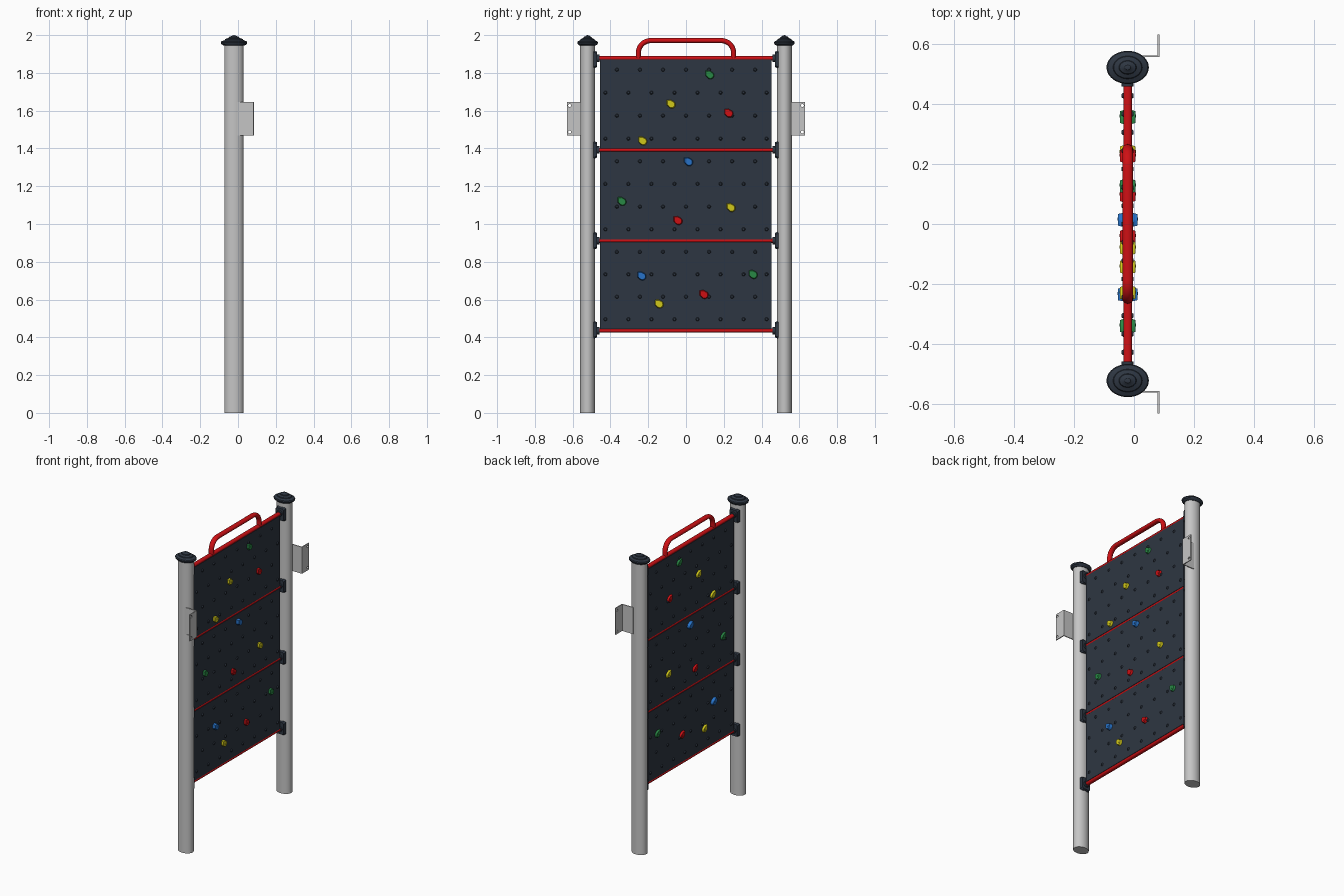
import bpy, bmesh, math
from mathutils import Matrix, Vector

if "Cube" in bpy.data.objects:
    bpy.data.objects.remove(bpy.data.objects["Cube"])

CX = -0.021          # centre plane of the wall
POST_Y = 0.521
STRETCH = 1.28       # round parts are wider along x


def material(name, rgb):
    m = bpy.data.materials.new(name)
    m.use_nodes = True
    m.diffuse_color = (*rgb, 1)
    bsdf = next(n for n in m.node_tree.nodes if n.type == 'BSDF_PRINCIPLED')
    bsdf.inputs["Base Color"].default_value = (*rgb, 1)
    return m


GREY = material("galvanised grey", (0.56, 0.56, 0.56))
NAVY = material("dark slate", (0.027, 0.037, 0.054))
RED = material("red", (0.62, 0.005, 0.007))
YELLOW = material("yellow", (0.64, 0.58, 0.01))
GREEN = material("green", (0.022, 0.25, 0.06))
BLUE = material("blue", (0.02, 0.17, 0.58))


def finish(name, bm, mat, smooth=True):
    bmesh.ops.recalc_face_normals(bm, faces=bm.faces)
    mesh = bpy.data.meshes.new(name)
    bm.to_mesh(mesh)
    bm.free()
    mesh.materials.append(mat)
    ob = bpy.data.objects.new(name, mesh)
    bpy.context.collection.objects.link(ob)
    bpy.ops.object.select_all(action='DESELECT')
    ob.select_set(True)
    bpy.context.view_layer.objects.active = ob
    if smooth:
        bpy.ops.object.shade_smooth_by_angle(angle=math.radians(35))
    return ob


def add_box(bm, centre, size):
    bmesh.ops.create_cube(bm, size=1, matrix=Matrix.Translation(centre) @ Matrix.Diagonal((*size, 1)))


def lathe(name, profile, y, mat):
    # oval turned solid from (radius, height) pairs
    bm = bmesh.new()
    verts = [bm.verts.new((r, 0, z)) for r, z in profile]
    edges = [bm.edges.new(p) for p in zip(verts, verts[1:])]
    bmesh.ops.spin(bm, geom=verts + edges, axis=(0, 0, 1), cent=(0, 0, 0),
                   angle=2 * math.pi, steps=40)
    bmesh.ops.remove_doubles(bm, verts=bm.verts, dist=0.0001)
    bmesh.ops.transform(bm, verts=bm.verts,
                        matrix=Matrix.Translation((CX, y, 0)) @ Matrix.Diagonal((STRETCH, 1, 1, 1)))
    return finish(name, bm, mat)


def tube(name, path, radius, mat):
    # oval tube along a path in the wall plane
    bm = bmesh.new()
    pts = [Vector((0, y, z)) for y, z in path]
    rings = []
    for i, p in enumerate(pts):
        d = (pts[min(i + 1, len(pts) - 1)] - pts[max(i - 1, 0)]).normalized()
        side = Vector((0, -d.z, d.y))
        ring = []
        for k in range(16):
            a = k * math.tau / 16
            off = side * math.cos(a) * radius
            ring.append(bm.verts.new((CX + math.sin(a) * radius * STRETCH, p.y + off.y, p.z + off.z)))
        rings.append(ring)
    for a, b in zip(rings, rings[1:]):
        for k in range(16):
            j = (k + 1) % 16
            bm.faces.new((a[k], a[j], b[j], b[k]))
    bm.faces.new(rings[0])
    bm.faces.new(rings[-1])
    return finish(name, bm, mat)


def prism(bm, outline, axis, start, depth):
    # extrude a flat outline; axis 0 takes (y, z), axis 1 takes (x, z)
    place = (lambda u, v: (start, u, v)) if axis == 0 else (lambda u, v: (u, start, v))
    face = bm.faces.new([bm.verts.new(place(u, v)) for u, v in outline])
    geo = bmesh.ops.extrude_face_region(bm, geom=[face])["geom"]
    moved = [g for g in geo if isinstance(g, bmesh.types.BMVert)]
    shift = Vector((depth, 0, 0)) if axis == 0 else Vector((0, depth, 0))
    bmesh.ops.translate(bm, verts=moved, vec=shift)
    return moved


# panels, rails and their levels
LEVELS = [0.436, 0.912, 1.392, 1.877]
for i, (low, high) in enumerate(zip(LEVELS, LEVELS[1:])):
    bm = bmesh.new()
    add_box(bm, (CX, -0.001, (low + high) / 2), (0.028, 0.908, high - low - 0.014))
    finish(f"panel_{i + 1}", bm, NAVY, False)

    # small threaded studs in a staggered grid on both faces
    bm = bmesh.new()
    for row in range(4):
        z = low + 0.06 + row * (high - low - 0.12) / 3
        for col in range(8 - row % 2):
            y = -0.427 + col * 0.122 + (row % 2) * 0.061
            for s in (-1, 1):
                turn = Matrix.Rotation(s * math.pi / 2, 4, 'Y')
                bmesh.ops.create_cone(bm, cap_ends=True, segments=10, radius1=0.011, radius2=0.006,
                                      depth=0.008,
                                      matrix=Matrix.Translation((CX + s * 0.016, y, z)) @ turn)
    finish(f"panel_studs_{i + 1}", bm, NAVY)

for i, z in enumerate(LEVELS):
    tube(f"rail_{i + 1}", [(-0.475, z), (0.475, z)], 0.0115, RED)

# bent top handle
R, W, TOP = 0.065, 0.252, 1.971
corner = [(W - R + R * math.cos(a), TOP - R + R * math.sin(a))
          for a in (k * math.pi / 16 for k in range(9))]
path = [(W, LEVELS[-1])] + corner
path += [(-y, z) for y, z in reversed(path)]
tube("top_handle", path, 0.0135, RED)

# posts, caps, clamps and wall brackets, on both ends
for s, end in ((-1, "front"), (1, "back")):
    y = s * POST_Y
    lathe(f"{end}_post", [(0, 0), (0.04, 0), (0.04, 1.95), (0, 1.95)], y, GREY)
    lathe(f"{end}_post_cap", [(0, 1.944), (0.043, 1.944), (0.053, 1.953), (0.055, 1.961), (0.052, 1.967),
                              (0.038, 1.974), (0.036, 1.979), (0.023, 1.985), (0.021, 1.990),
                              (0.010, 1.995), (0.008, 1.998), (0, 2.0)], y, NAVY)

    for i, z in enumerate(LEVELS):
        bm = bmesh.new()
        zc = z + (0.004 if i == 0 else -0.006 if i == 3 else 0)
        # saddle plate hugging the post, with a raised socket for the rail
        outline = [(CX + u * 0.034, zc + v * 0.05) for u, v in
                   ((-1, -0.8), (-0.7, -1), (0.7, -1), (1, -0.8), (1, 0.8), (0.7, 1), (-0.7, 1), (-1, 0.8))]
        tip = prism(bm, outline, 1, s * 0.494, -s * 0.024)
        for v in tip:
            v.co.x = CX + (v.co.x - CX) * 0.85
            v.co.z = zc + (v.co.z - zc) * 0.8
        turn = Matrix.Rotation(math.pi / 2, 4, 'X')
        bmesh.ops.create_cone(bm, cap_ends=True, segments=16, radius1=0.02, radius2=0.02, depth=0.02,
                              matrix=Matrix.Translation((CX, s * 0.468, z)) @ turn)
        finish(f"{end}_rail_clamp_{i + 1}", bm, NAVY)

    # angled sheet bracket
    zc = 1.557
    bm = bmesh.new()
    profile = [(-0.002, 0.555), (0.085, 0.555), (0.085, 0.63), (0.079, 0.63), (0.079, 0.561), (-0.002, 0.561)]
    face = bm.faces.new([bm.verts.new((px, s * py, zc - 0.089)) for px, py in profile])
    geo = bmesh.ops.extrude_face_region(bm, geom=[face])["geom"]
    bmesh.ops.translate(bm, verts=[g for g in geo if isinstance(g, bmesh.types.BMVert)], vec=(0, 0, 0.178))
    bracket = finish(f"{end}_wall_bracket", bm, GREY, False)

    # screw holes through the flange
    bm = bmesh.new()
    for dz in (-0.07, 0.07):
        bmesh.ops.create_cone(bm, cap_ends=True, segments=16, radius1=0.008, radius2=0.008, depth=0.05,
                              matrix=Matrix.Translation((0.082, s * 0.616, zc + dz))
                              @ Matrix.Rotation(math.pi / 2, 4, 'Y'))
    cutter = finish("hole_cutter", bm, GREY, False)
    cutter.hide_render = True
    mod = bracket.modifiers.new("holes", 'BOOLEAN')
    mod.operation, mod.object, mod.solver = 'DIFFERENCE', cutter, 'EXACT'
    bpy.context.view_layer.objects.active = bracket
    bpy.ops.object.modifier_apply(modifier=mod.name)
    bpy.data.objects.remove(cutter)

# climbing holds: a rounded lobe with a pointed upper corner, on both faces
HOLDS = [(GREEN, 0.125, 1.79), (RED, 0.226, 1.587), (YELLOW, -0.08, 1.635), (YELLOW, -0.23, 1.44),
         (BLUE, 0.013, 1.33), (GREEN, -0.34, 1.12), (RED, -0.043, 1.018), (YELLOW, 0.238, 1.087),
         (BLUE, -0.235, 0.725), (GREEN, 0.355, 0.733), (RED, 0.095, 0.627), (YELLOW, -0.143, 0.577)]
lobe = [(0.004 + 0.021 * math.cos(a), -0.003 + 0.021 * math.sin(a))
        for a in (math.radians(d) for d in range(-135, 76, 15))]
lobe += [(-0.002, 0.024), (-0.023, 0.022), (-0.023, -0.005)]
for i, (mat, y, z) in enumerate(HOLDS):
    reach = 0.033 if mat == BLUE else 0.026
    bm = bmesh.new()
    for s in (-1, 1):
        tip = prism(bm, [(y + u, z + v) for u, v in lobe], 0, CX + s * 0.012, s * (reach - 0.012))
        for v in tip:
            v.co.y = y + (v.co.y - y) * 0.8
            v.co.z = z + (v.co.z - z) * 0.8
    finish(f"climbing_hold_{i + 1}", bm, mat)

    # recessed-look bolt heads
    bm = bmesh.new()
    for s in (-1, 1):
        bmesh.ops.create_cone(bm, cap_ends=True, segments=10, radius1=0.005, radius2=0.005, depth=0.003,
                              matrix=Matrix.Translation((CX + s * reach, y + 0.004, z - 0.003))
                              @ Matrix.Rotation(math.pi / 2, 4, 'Y'))
    finish(f"hold_bolt_{i + 1}", bm, mat)
